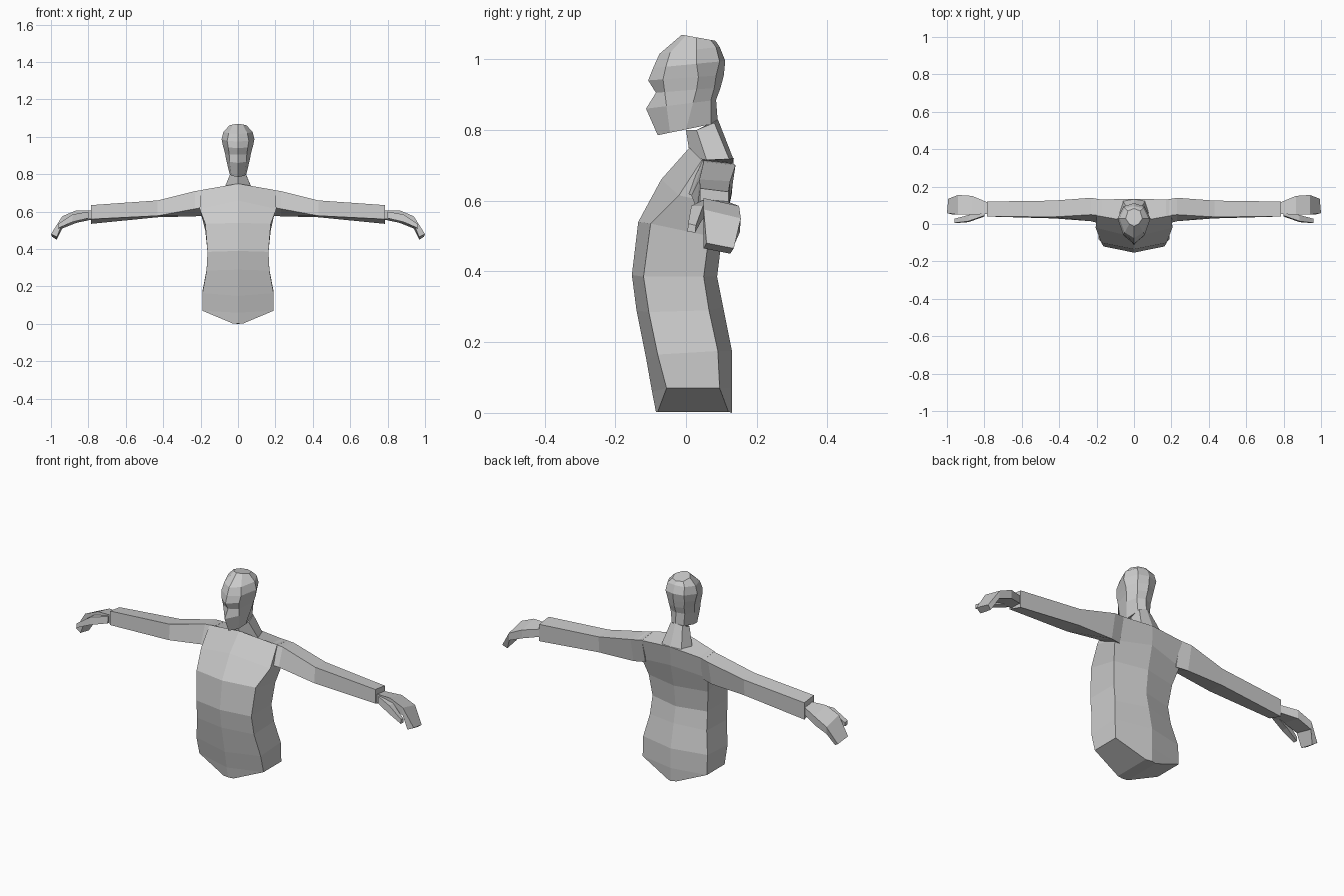
import bpy, bmesh

grey = bpy.data.materials.new("plain grey")
grey.diffuse_color = (0.6, 0.6, 0.6, 1)


def loft(name, rings, mirror=False):
    """Skin a stack of equal-length point rings and cap both ends."""
    bm = bmesh.new()
    vr = [[bm.verts.new(p) for p in r] for r in rings]
    n = len(vr[0])
    for a, b in zip(vr, vr[1:]):
        for i in range(n):
            j = (i + 1) % n
            bm.faces.new((a[i], a[j], b[j], b[i]))
    bm.faces.new(vr[0][::-1])
    bm.faces.new(vr[-1])
    bmesh.ops.recalc_face_normals(bm, faces=bm.faces)
    me = bpy.data.meshes.new(name)
    bm.to_mesh(me)
    bm.free()
    me.materials.append(grey)
    ob = bpy.data.objects.new(name, me)
    bpy.context.collection.objects.link(ob)
    if mirror:
        ob.modifiers.new("mirror", 'MIRROR')
    return ob


def sym(half):
    """Close a half ring (centre front ... centre back) across x = 0."""
    return half + [(-x, y, z) for x, y, z in half[-2:0:-1]]


def tilted(zf, zb, half):
    """Half ring of (x, y) whose height runs from zf in front to zb behind."""
    y0, y1 = half[0][1], half[-1][1]
    return sym([(x, y, zf + (zb - zf) * (y - y0) / (y1 - y0)) for x, y in half])


# Torso: centre front, front corner, back corner, centre back
loft("torso", [sym(h) for h in (
    [(0, -.085, .003), (.03, -.08, .003), (.03, .12, .003), (0, .13, 0)],
    [(0, -.096, .06), (.19, -.055, .07), (.19, .095, .07), (0, .13, .07)],
    [(0, -.112, .15), (.19, -.08, .165), (.19, .09, .175), (0, .13, .175)],
    [(0, -.14, .29), (.168, -.105, .285), (.168, .065, .29), (0, .105, .30)],
    [(0, -.153, .39), (.163, -.12, .385), (.163, .05, .385), (0, .088, .385)],
    [(0, -.135, .54), (.175, -.10, .535), (.175, .065, .50), (0, .102, .50)],
    [(0, -.07, .66), (.205, -.02, .615), (.195, .095, .59), (0, .13, .62)],
    [(0, .01, .75), (.20, .045, .715), (.20, .13, .705), (0, .135, .72)],
)])

# Neck
loft("neck", [sym(h) for h in (
    [(0, .01, .735), (.08, .06, .71), (.06, .125, .71), (0, .135, .715)],
    [(0, 0, .80), (.042, .03, .80), (.035, .08, .82), (0, .09, .83)],
)])

# Head: chin to crown
loft("head", [
    tilted(.785, .82, [(0, -.08), (.035, -.045), (.045, .0), (.035, .07), (0, .09)]),
    tilted(.86, .885, [(0, -.113), (.045, -.055), (.063, .02), (.042, .07), (0, .085)]),
    tilted(.905, .92, [(0, -.085), (.047, -.06), (.07, .03), (.045, .08), (0, .098)]),
    tilted(.94, .955, [(0, -.107), (.052, -.065), (.08, .035), (.05, .085), (0, .107)]),
    tilted(.975, .995, [(0, -.093), (.058, -.057), (.088, .03), (.055, .095), (0, .111)]),
    tilted(1.015, 1.035, [(0, -.075), (.05, -.045), (.078, .03), (.05, .085), (0, .095)]),
    tilted(1.069, 1.052, [(0, -.012), (.025, .0), (.045, .03), (.032, .07), (0, .083)]),
])


# Arms: each section is front bottom, front top, back top, back bottom
def section(x, *yz):
    return [(x, y, z) for y, z in yz]


loft("arm", [
    section(.17, (.0, .625), (.045, .718), (.13, .708), (.10, .58)),
    section(.23, (.015, .615), (.05, .71), (.14, .70), (.115, .575)),
    section(.43, (.03, .578), (.038, .66), (.125, .655), (.12, .57)),
    section(.785, (.04, .56), (.04, .635), (.12, .625), (.12, .535)),
], mirror=True)

# Hands with the fingers bent down
loft("hand", [
    section(.77, (.055, .56), (.055, .605), (.11, .60), (.11, .56)),
    section(.865, (.05, .56), (.05, .607), (.15, .585), (.15, .54)),
    section(.94, (.05, .535), (.05, .575), (.155, .55), (.152, .51)),
    [(.968, .05, .465), (1.0, .058, .48), (.993, .135, .465), (.97, .125, .45)],
], mirror=True)

# Thumbs
loft("thumb", [
    section(.80, (.04, .565), (.045, .60), (.075, .60), (.07, .565)),
    section(.885, (.01, .545), (.015, .585), (.048, .585), (.045, .545)),
    section(.96, (.004, .512), (.006, .535), (.028, .53), (.026, .51)),
], mirror=True)
